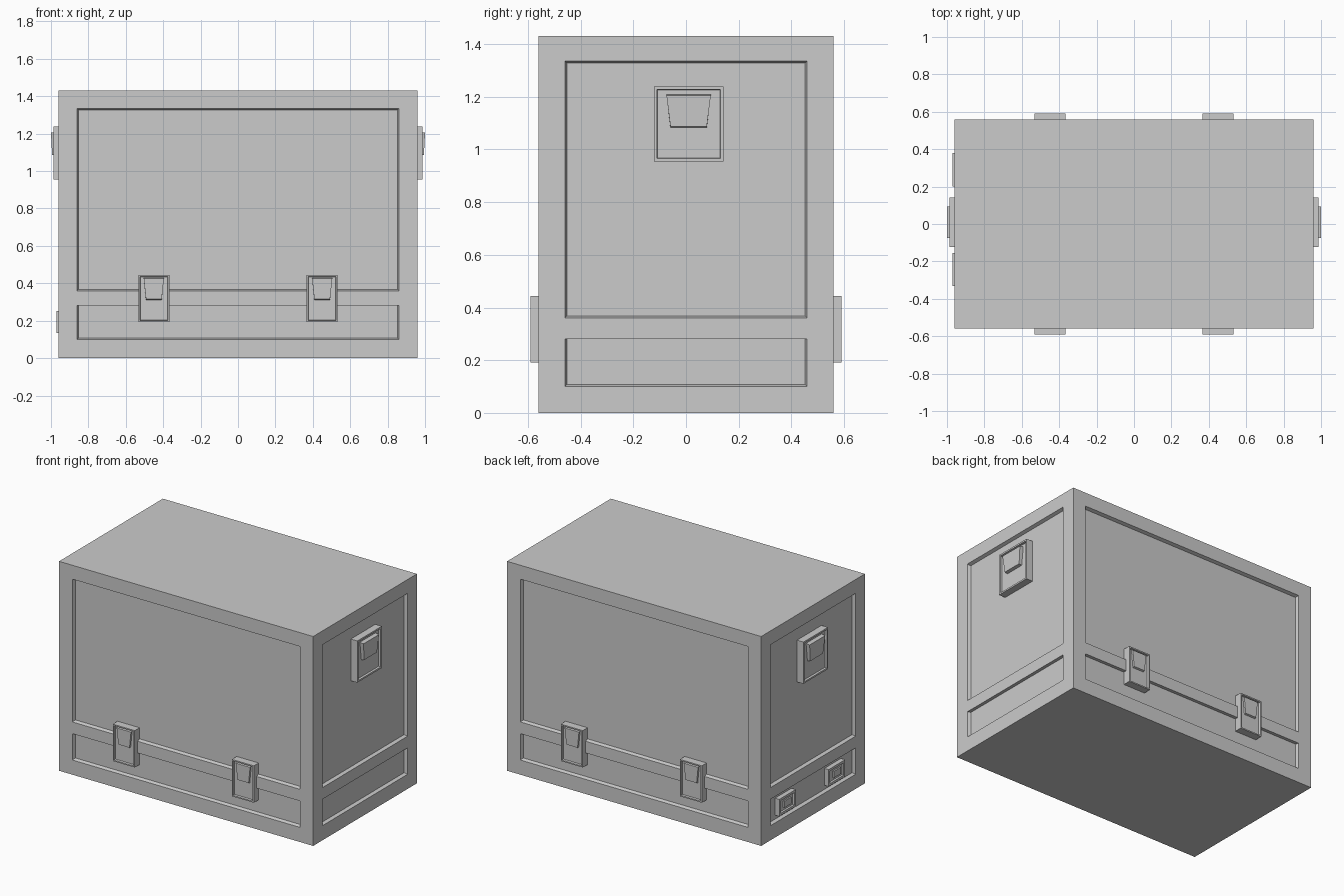
import bpy, bmesh
from math import pi
from mathutils import Matrix, Vector

if "Cube" in bpy.data.objects:
    bpy.data.objects.remove(bpy.data.objects["Cube"])


def finish(bm, name, mat=Matrix.Identity(4)):
    bmesh.ops.recalc_face_normals(bm, faces=bm.faces)
    me = bpy.data.meshes.new(name)
    bm.to_mesh(me)
    bm.free()
    ob = bpy.data.objects.new(name, me)
    ob.matrix_world = mat
    bpy.context.collection.objects.link(ob)
    return ob


def box(bm, lo, hi):
    lo, hi = Vector(lo), Vector(hi)
    m = Matrix.Translation((lo + hi) / 2) @ Matrix.Diagonal((*(hi - lo), 1))
    bmesh.ops.create_cube(bm, size=1, matrix=m)


def place(x, y, z, angle):
    return Matrix.Translation((x, y, z)) @ Matrix.Rotation(angle, 4, 'Z')


def framed_plate(bm, w, h, out, sink, rim, depth):
    # plate facing -y, with a pocket sunk behind a raised rim
    box(bm, (-w / 2, -out, -h / 2), (w / 2, sink, h / 2))
    bm.normal_update()
    front = [f for f in bm.faces if f.normal.y < -0.9]
    bmesh.ops.inset_region(bm, faces=front, thickness=rim)
    bmesh.ops.inset_region(bm, faces=front, thickness=0.003, depth=-depth)


def prism(bm, back, front):
    a = [bm.verts.new(p) for p in back]
    b = [bm.verts.new(p) for p in front]
    bm.faces.new(a)
    bm.faces.new(b[::-1])
    for i in range(4):
        j = (i + 1) % 4
        bm.faces.new((a[i], b[i], b[j], a[j]))


# Case body with sunken panels on four sides
bm = bmesh.new()
box(bm, (-0.96, -0.56, 0), (0.96, 0.56, 1.43))
cuts = [((0, 0, z), (0, 0, 1)) for z in (0.10, 0.28, 0.36, 1.335)]
cuts += [((s * 0.86, 0, 0), (1, 0, 0)) for s in (-1, 1)]
cuts += [((0, s * 0.46, 0), (0, 1, 0)) for s in (-1, 1)]
for co, no in cuts:
    bmesh.ops.bisect_plane(bm, geom=bm.verts[:] + bm.edges[:] + bm.faces[:],
                           plane_co=co, plane_no=no)
bm.normal_update()
panels = []
for f in bm.faces:
    c = f.calc_center_median()
    across = abs(c.x) if abs(f.normal.y) > 0.9 else abs(c.y)
    if abs(f.normal.z) < 0.1 and across < 0.1 and (0.1 < c.z < 0.28 or 0.36 < c.z < 1.335):
        panels.append(f)
for f in panels:
    bmesh.ops.inset_region(bm, faces=[f], thickness=0.011, depth=-0.022)
for v in bm.verts:
    if 0.25 < v.co.z < 0.279:
        v.co.z = 0.28
finish(bm, "case_body")


def latch(name, mat, w, h, rim, plate_out, flap, sink):
    bm = bmesh.new()
    framed_plate(bm, w, h, plate_out, sink, rim, 0.014)
    # tapered flap hanging in the pocket
    wt, wb, zt, zb, ot, ob = flap
    y = -plate_out + 0.016
    prism(bm,
          [(-wt / 2, y, zt), (wt / 2, y, zt), (wb / 2, y, zb), (-wb / 2, y, zb)],
          [(-wt / 2, -ot, zt - 0.004), (wt / 2, -ot, zt - 0.004),
           (wb / 2, -ob, zb + 0.005), (-wb / 2, -ob, zb + 0.005)])
    finish(bm, name, mat)


# Lid latches on front and back
for label, y, ang in (("front", -0.56, 0), ("back", 0.56, pi)):
    for x in (-0.45, 0.45):
        latch(f"{label}_latch", place(x, y, 0.318, ang), 0.166, 0.252, 0.012, 0.03,
              (0.108, 0.084, 0.112, -0.008, 0.03, 0.028), 0.03)

# Carry handles on both ends
for label, x, ang in (("right", 0.96, pi / 2), ("left", -0.96, -pi / 2)):
    latch(f"{label}_handle", place(x, 0.01, 1.097, ang), 0.264, 0.285, 0.016, 0.027,
          (0.168, 0.138, 0.112, -0.015, 0.04, 0.034), 0.03)

# Sockets in the lower left panel
for y in (0.29, -0.243):
    bm = bmesh.new()
    framed_plate(bm, 0.178, 0.116, 0.01, 0.03, 0.022, 0.012)
    box(bm, (-0.03, -0.008, -0.022), (0.045, 0.02, 0.022))
    finish(bm, "power_socket", place(-0.96, y, 0.193, -pi / 2))
